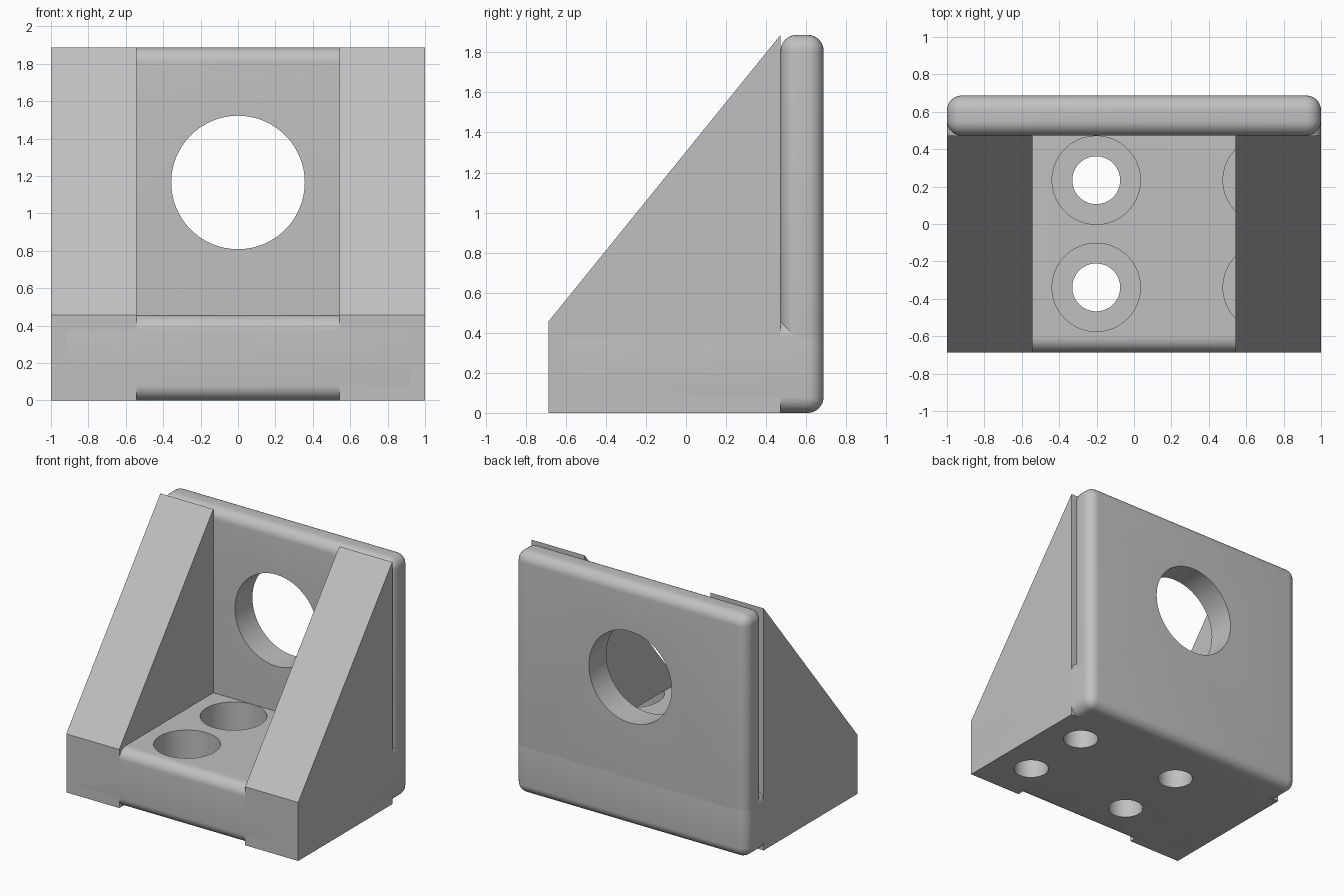
import bpy
import bmesh
import math
from mathutils import Matrix, Vector

HALF_W, HALF_D, HEIGHT = 1.0, 0.687, 1.887
BASE_H = 0.456
PLATE_Y = 0.472
GUSSET_X = 0.543
ROUND = 0.08

cube = bpy.data.objects.get("Cube")
if cube:
    bpy.data.objects.remove(cube, do_unlink=True)

grey = bpy.data.materials.new("light grey")
grey.use_nodes = True
colour = (0.53, 0.53, 0.53, 1)
grey.diffuse_color = colour
grey.node_tree.nodes["Principled BSDF"].inputs["Base Color"].default_value = colour


def add_object(name, bm):
    bmesh.ops.recalc_face_normals(bm, faces=bm.faces)
    mesh = bpy.data.meshes.new(name)
    bm.to_mesh(mesh)
    bm.free()
    mesh.materials.append(grey)
    obj = bpy.data.objects.new(name, mesh)
    bpy.context.collection.objects.link(obj)
    return obj


def rounded_box(name, low, high):
    low, high = Vector(low), Vector(high)
    bm = bmesh.new()
    bmesh.ops.create_cube(bm, size=1)
    bmesh.ops.scale(bm, vec=high - low, verts=bm.verts)
    bmesh.ops.translate(bm, vec=(low + high) / 2, verts=bm.verts)
    bmesh.ops.bevel(bm, geom=bm.edges[:], offset=ROUND, segments=8,
                    profile=0.5, affect='EDGES')
    return add_object(name, bm)


def gusset(name, side):
    # Side profile in y and z, extruded across the gusset's width
    profile = [(-HALF_D, 0), (PLATE_Y, 0), (PLATE_Y, HEIGHT), (-HALF_D, BASE_H)]
    bm = bmesh.new()
    face = bm.faces.new([bm.verts.new((side * GUSSET_X, y, z)) for y, z in profile])
    grown = bmesh.ops.extrude_face_region(bm, geom=[face])["geom"]
    verts = [g for g in grown if isinstance(g, bmesh.types.BMVert)]
    bmesh.ops.translate(bm, vec=(side * (HALF_W - GUSSET_X), 0, 0), verts=verts)
    return add_object(name, bm)


def turned_cutter(name, profile, matrix):
    # Revolve a radius and height profile into a closed cutter
    bm = bmesh.new()
    points = [bm.verts.new((r, 0, z)) for r, z in profile]
    edges = [bm.edges.new(pair) for pair in zip(points, points[1:])]
    bmesh.ops.spin(bm, geom=points + edges, cent=(0, 0, 0), axis=(0, 0, 1),
                   angle=math.tau, steps=64)
    bmesh.ops.remove_doubles(bm, verts=bm.verts, dist=0.0001)
    bmesh.ops.transform(bm, matrix=matrix, verts=bm.verts)
    cutter = add_object(name, bm)
    cutter.hide_render = True
    return cutter


def cut(obj, cutter):
    mod = obj.modifiers.new("hole", 'BOOLEAN')
    mod.operation = 'DIFFERENCE'
    mod.solver = 'EXACT'
    mod.object = cutter
    bpy.context.view_layer.update()
    graph = bpy.context.evaluated_depsgraph_get()
    mesh = bpy.data.meshes.new_from_object(obj.evaluated_get(graph))
    obj.modifiers.clear()
    obj.data = mesh


# Main solid parts
base = rounded_box("base_plate", (-HALF_W, -HALF_D, 0), (HALF_W, HALF_D, BASE_H))
back = rounded_box("back_plate", (-HALF_W, PLATE_Y, 0), (HALF_W, HALF_D, HEIGHT))
left_gusset = gusset("left_gusset", 1)
right_gusset = gusset("right_gusset", -1)

# Large round opening through the back plate
opening = turned_cutter(
    "opening_cutter", [(0, -0.5), (0.357, -0.5), (0.357, 0.5), (0, 0.5)],
    Matrix.Translation((0, 0.58, 1.165)) @ Matrix.Rotation(math.pi / 2, 4, 'X'))
cut(back, opening)
cutters = [opening]

# Counterbored screw holes; the left pair runs beneath the left gusset
top, step = BASE_H + 0.002, 0.21
screw_profile = [(0, -0.1), (0.128, -0.1), (0.128, step),
                 (0.236, step), (0.236, top), (0, top)]
for x in (-0.202, 0.712):
    for y in (-0.339, 0.234):
        screw = turned_cutter("screw_hole_cutter", screw_profile,
                              Matrix.Translation((x, y, 0)))
        cut(base, screw)
        if x > 0:
            cut(left_gusset, screw)
        cutters.append(screw)

for cutter in cutters:
    bpy.data.objects.remove(cutter, do_unlink=True)

# Smooth rounds and bores with crisp edges
bpy.ops.object.select_all(action='DESELECT')
for obj in (base, back, left_gusset, right_gusset):
    obj.select_set(True)
bpy.context.view_layer.objects.active = base
bpy.ops.object.shade_smooth_by_angle(angle=math.radians(30))
